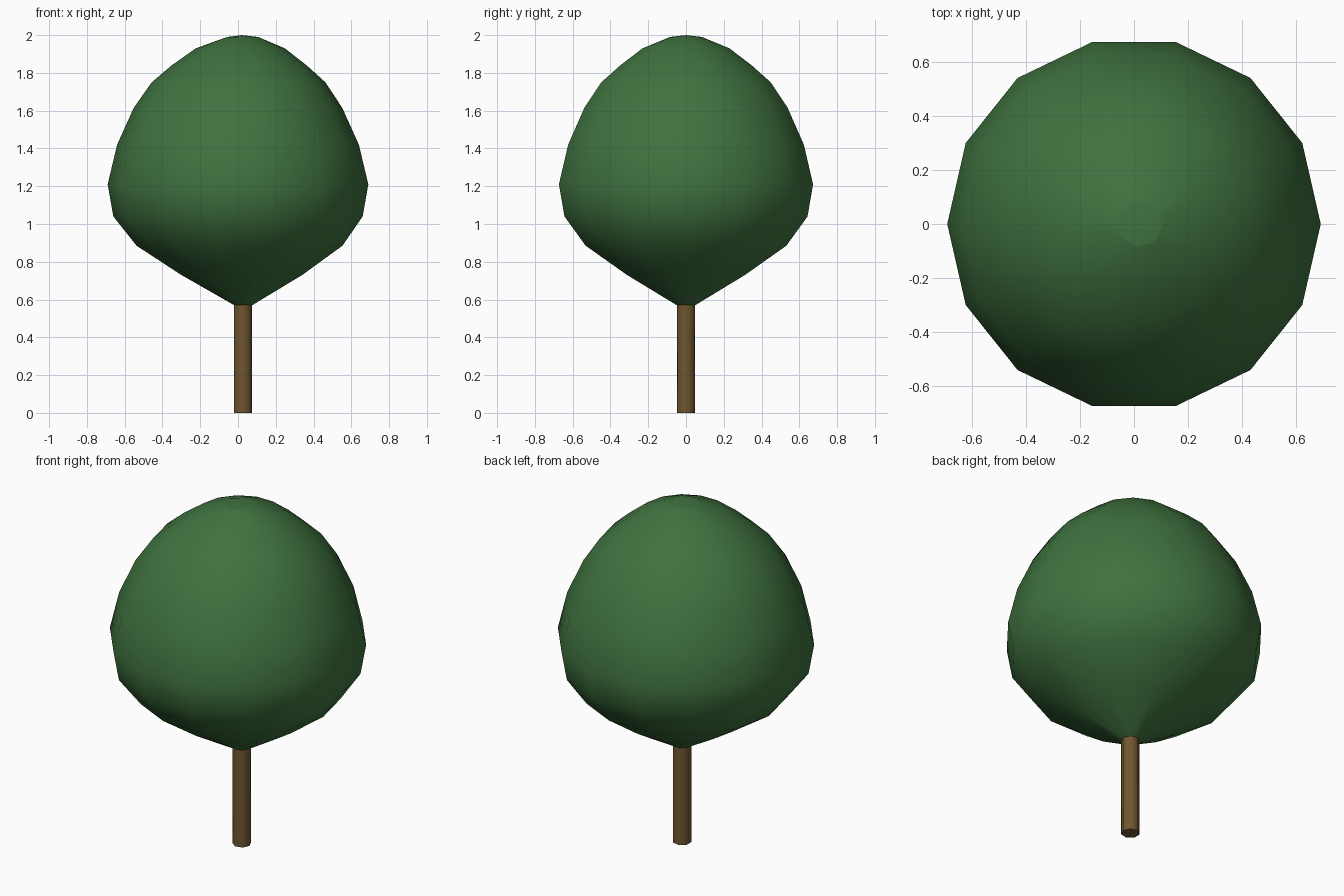
import bpy, bmesh, math

if "Cube" in bpy.data.objects:
    bpy.data.objects.remove(bpy.data.objects["Cube"])

def material(name, color):
    m = bpy.data.materials.new(name)
    m.diffuse_color = color
    m.use_nodes = True
    m.node_tree.nodes["Principled BSDF"].inputs["Base Color"].default_value = m.diffuse_color
    return m

def ring(bm, n, cx, r, z):
    return [bm.verts.new((cx + r * math.cos(2 * math.pi * i / n),
                          r * math.sin(2 * math.pi * i / n), z)) for i in range(n)]

def bridge(bm, a, b):
    n = len(a)
    for i in range(n):
        bm.faces.new((a[i], a[(i + 1) % n], b[(i + 1) % n], b[i]))

def fan_out(bm, small, big):
    # joins a ring to one with twice as many points
    n, m = len(small), len(big)
    for i in range(n):
        j = (i + 1) % n
        a, b, c = big[2 * i], big[2 * i + 1], big[(2 * i + 2) % m]
        bm.faces.new((small[i], a, b))
        bm.faces.new((small[i], b, small[j]))
        bm.faces.new((small[j], b, c))

def finish(bm, name, mat):
    bmesh.ops.recalc_face_normals(bm, faces=bm.faces)
    for f in bm.faces:
        f.smooth = True
    me = bpy.data.meshes.new(name)
    bm.to_mesh(me)
    bm.free()
    me.materials.append(mat)
    ob = bpy.data.objects.new(name, me)
    bpy.context.collection.objects.link(ob)
    return ob

SIDES = 7
TRUNK_X, TRUNK_R, TRUNK_TOP = 0.025, 0.05, 0.57

# trunk: seven-sided post
bm = bmesh.new()
low = ring(bm, SIDES, TRUNK_X, TRUNK_R, 0)
high = ring(bm, SIDES, TRUNK_X, TRUNK_R, TRUNK_TOP)
bridge(bm, low, high)
base = bm.faces.new(low)
for e in base.edges:
    e.smooth = False
finish(bm, "trunk", material("bark", (0.16, 0.095, 0.03, 1)))

# crown: stacked rings (centre x, radius, z)
profile = [(0.02, 0.32, 0.73), (0.008, 0.545, 0.885), (0.0, 0.66, 1.04),
           (0.0, 0.69, 1.21), (0.0, 0.64, 1.42), (0.0, 0.552, 1.615),
           (0.003, 0.46, 1.75), (0.006, 0.357, 1.84), (0.012, 0.236, 1.93)]
bm = bmesh.new()
bottom = ring(bm, SIDES, TRUNK_X, TRUNK_R, TRUNK_TOP)
rings = [ring(bm, SIDES * 2, *p) for p in profile]
top = ring(bm, SIDES, 0.02, 0.087, 1.99)
fan_out(bm, bottom, rings[0])
for a, b in zip(rings, rings[1:]):
    bridge(bm, a, b)
fan_out(bm, top, rings[-1])

# crown tip: shallow cap with a crisp rim
tip = bm.verts.new((0.02, 0, 2.0))
for i in range(SIDES):
    j = (i + 1) % SIDES
    bm.faces.new((top[i], top[j], tip))
    bm.edges.get((top[i], top[j])).smooth = False
finish(bm, "crown", material("leaves", (0.05, 0.17, 0.05, 1)))
